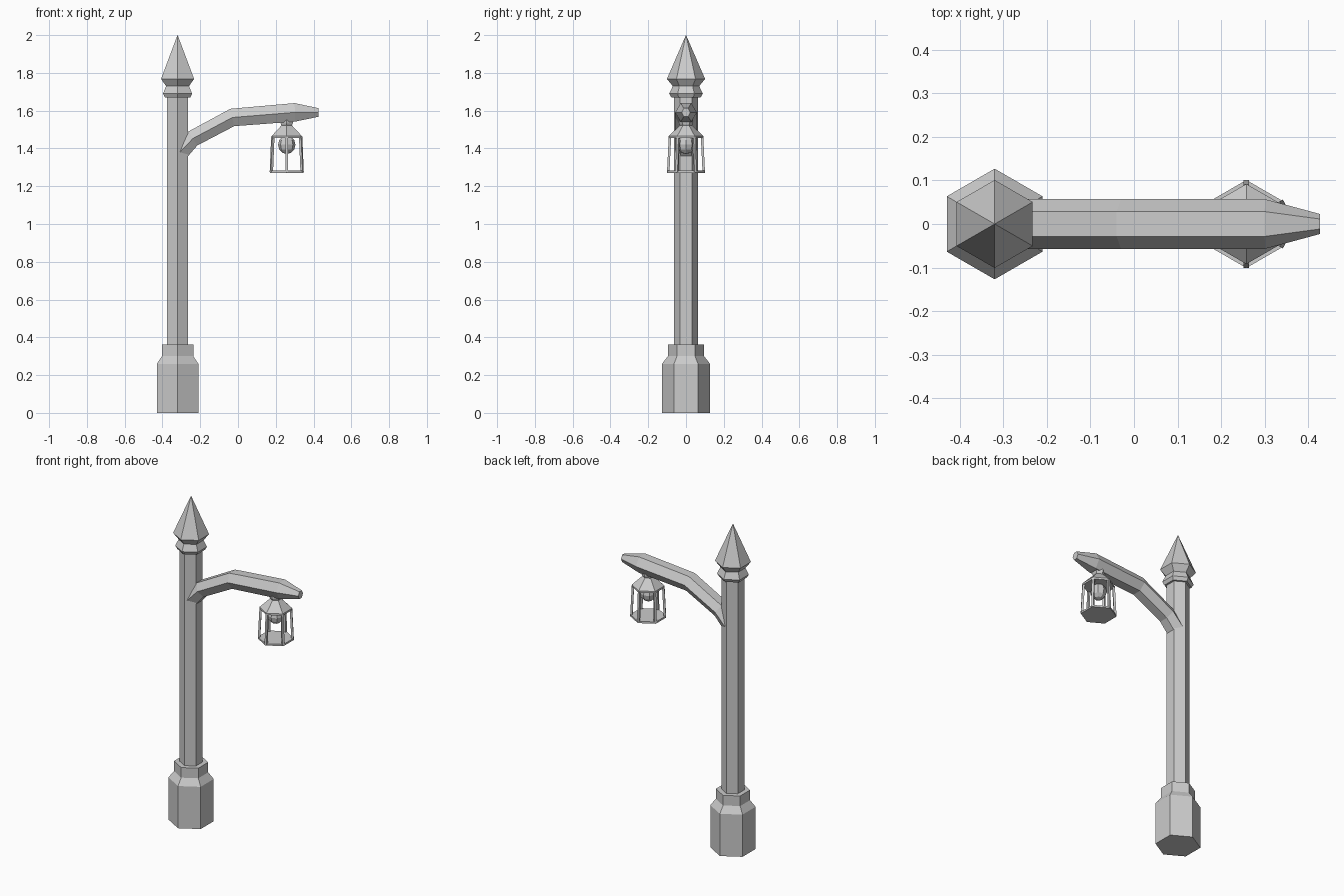
import bpy, math
from mathutils import Vector

if "Cube" in bpy.data.objects:
    bpy.data.objects.remove(bpy.data.objects["Cube"])


def make(name, verts, faces):
    me = bpy.data.meshes.new(name)
    me.from_pydata(verts, [], faces)
    me.update()
    ob = bpy.data.objects.new(name, me)
    bpy.context.collection.objects.link(ob)
    return ob


def loft(name, rings):
    """Skin a list of equal rings and cap both ends."""
    n = len(rings[0])
    verts = [v for r in rings for v in r]
    faces = [list(range(n))[::-1], [len(verts) - n + i for i in range(n)]]
    for k in range(len(rings) - 1):
        for i in range(n):
            j = (i + 1) % n
            faces.append([k * n + i, k * n + j, (k + 1) * n + j, (k + 1) * n + i])
    return make(name, verts, faces)


def corner(cx, r, z, i):
    a = math.radians(90 + 60 * i)
    return Vector((cx + r * math.cos(a), r * math.sin(a), z))


def hex_turned(name, cx, profile):
    """Six-sided turned part from (radius, height) pairs."""
    return loft(name, [[corner(cx, r, z, i) for i in range(6)] for r, z in profile])


def bar(name, p, q, out, w):
    """Square bar from p to q, turned to face along out."""
    side = Vector((-out.y, out.x, 0)) * w
    o = out * w
    return loft(name, [[c + o + side, c - o + side, c - o - side, c + o - side]
                       for c in (p, q)])


PX, LX = -0.32, 0.258

# Post: base, shaft and spiked finial
hex_turned("post_base", PX, [(.127, 0), (.127, .26), (.096, .30), (.096, .362)])
hex_turned("post_shaft", PX, [(.064, .30), (.064, 1.69)])
hex_turned("post_finial", PX, [(.077, 1.67), (.089, 1.69), (.070, 1.73),
                               (.096, 1.762), (.101, 1.768), (.0005, 2.0)])

# Arm: hexagonal sections given by top edge, bottom edge and half width
sections = [((-.335, 1.42), (-.29, 1.33), .057),
            ((-.262, 1.49), (-.215, 1.416), .057),
            ((-.04, 1.61), (-.02, 1.518), .057),
            ((.30, 1.64), (.302, 1.542), .057),
            ((.427, 1.613), (.427, 1.568), .023)]
rings = []
for (ux, uz), (lx, lz), w in sections:
    mx, mz = (ux + lx) / 2, (uz + lz) / 2
    rings.append([(ux, w / 2, uz), (ux, -w / 2, uz), (mx, -w, mz),
                  (lx, -w / 2, lz), (lx, w / 2, lz), (mx, w, mz)])
loft("arm", rings)

# Lantern roof with hanging collar, and floor
hex_turned("lantern_roof", LX, [(.092, 1.455), (.092, 1.466), (.032, 1.522),
                                (.037, 1.533), (.037, 1.55)])
hex_turned("lantern_floor", LX, [(.101, 1.271), (.101, 1.282)])

# Lantern corner bars
for i in range(6):
    out = (corner(0, 1, 0, i)).normalized()
    bar(f"lantern_bar_{i + 1}", corner(LX, .094, 1.275, i),
        corner(LX, .085, 1.462, i), out, .0065)

# Bulb
bpy.ops.mesh.primitive_uv_sphere_add(segments=8, ring_count=6, radius=1,
                                     location=(LX, 0, 1.42))
bulb = bpy.context.object
bulb.name = "bulb"
bulb.scale = (.046, .046, .05)
